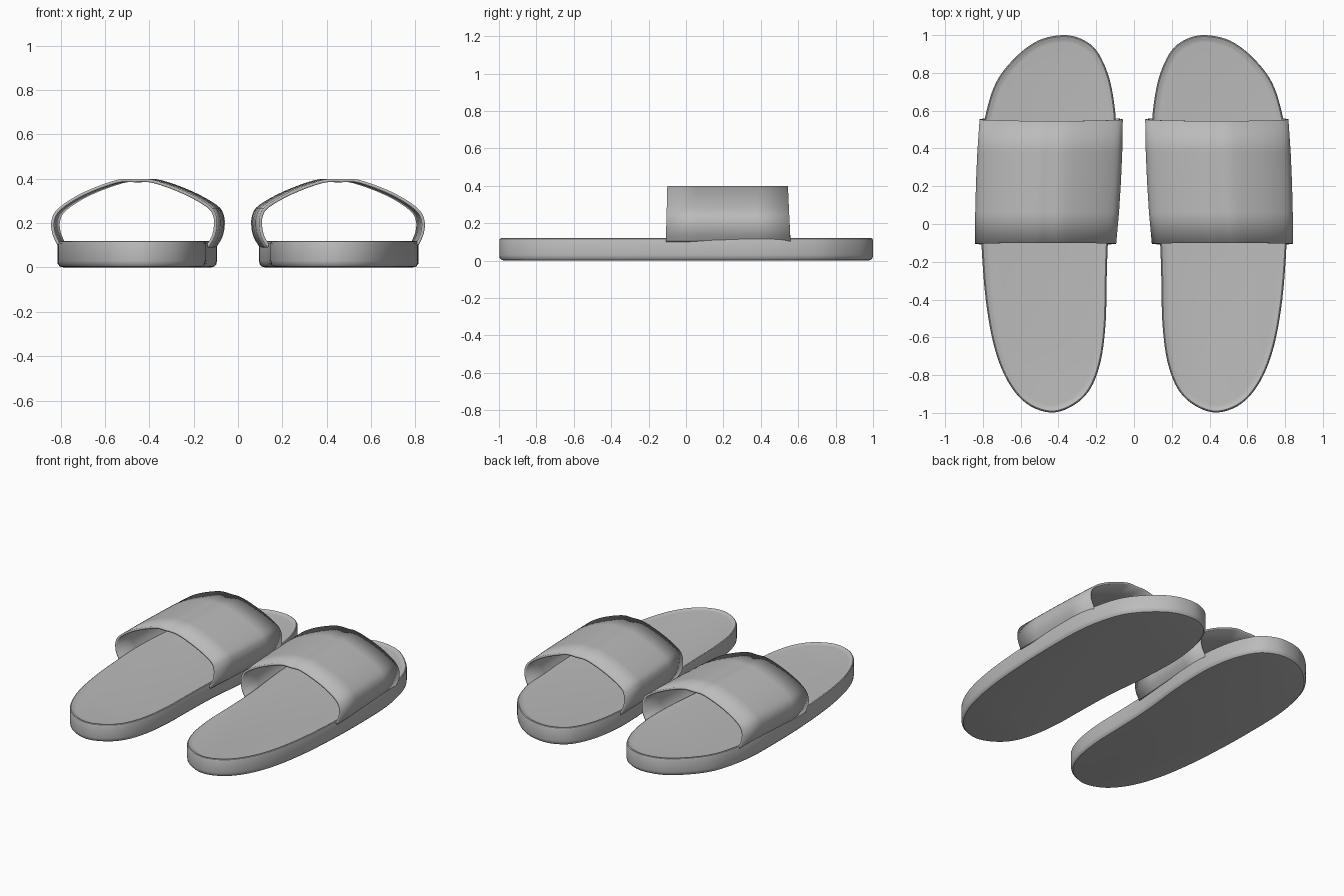
import bpy
import bmesh
import math
from mathutils import Vector

cube = bpy.data.objects.get("Cube")
if cube:
    bpy.data.objects.remove(cube)

grey = bpy.data.materials.new("plain grey")
grey.use_nodes = True
grey.diffuse_color = (0.5, 0.5, 0.5, 1)
bsdf = grey.node_tree.nodes["Principled BSDF"]
bsdf.inputs["Base Color"].default_value = grey.diffuse_color
bsdf.inputs["Roughness"].default_value = 0.6


def smooth_path(points, steps, closed):
    """Catmull-Rom curve through 2D points."""
    pts = [Vector(p) for p in points]
    n = len(pts)
    pick = (lambda i: pts[i % n]) if closed else (lambda i: pts[max(0, min(n - 1, i))])
    out = []
    for i in range(n if closed else n - 1):
        a, b, c, d = (pick(i + k) for k in (-1, 0, 1, 2))
        for s in range(steps):
            t = s / steps
            out.append(0.5 * (2 * b + (c - a) * t + (2 * a - 5 * b + 4 * c - d) * t ** 2
                              + (3 * b - a - 3 * c + d) * t ** 3))
    if not closed:
        out.append(pts[-1])
    return out


def finish(bm, name, side):
    """Mirror for the right foot, then make the object."""
    if side < 0:
        for v in bm.verts:
            v.co.x = -v.co.x
        bmesh.ops.reverse_faces(bm, faces=bm.faces[:])
    mesh = bpy.data.meshes.new(name)
    bm.to_mesh(mesh)
    bm.free()
    mesh.materials.append(grey)
    obj = bpy.data.objects.new(name, mesh)
    bpy.context.collection.objects.link(obj)
    bpy.ops.object.select_all(action='DESELECT')
    obj.select_set(True)
    bpy.context.view_layer.objects.active = obj
    bpy.ops.object.shade_smooth_by_angle(angle=math.radians(35))
    return obj


# Left sole outline, from the toe tip down the inner edge and back up the outer
outline = [(.38, 1), (.28, .98), (.2, .92), (.14, .8), (.108, .66), (.095, .5), (.105, .25),
           (.135, -.05), (.145, -.3), (.15, -.52), (.175, -.72), (.23, -.87), (.32, -.96),
           (.44, -.998), (.57, -.95), (.67, -.83), (.74, -.65), (.785, -.4), (.808, -.1),
           (.814, .15), (.81, .4), (.785, .58), (.73, .75), (.63, .88), (.51, .97)]
# Rings of the sole: inset and height, from the bottom to the shallow footbed
rings = [(.03, 0), (.012, .004), (.002, .015), (0, .03), (0, .11), (.003, .117),
         (.008, .12), (.014, .119), (.022, .114), (.04, .112)]


def make_sole(name, side):
    path = smooth_path(outline, 5, True)
    n = len(path)
    bm = bmesh.new()
    loops = []
    for inset, z in rings:
        loop = []
        for i, p in enumerate(path):
            along = (path[(i + 1) % n] - path[i - 1]).normalized()
            q = p + Vector((-along.y, along.x)) * inset
            loop.append(bm.verts.new((q.x, q.y, z)))
        loops.append(loop)
    for low, high in zip(loops, loops[1:]):
        for i in range(n):
            j = (i + 1) % n
            bm.faces.new((low[i], low[j], high[j], high[i]))
    bm.faces.new(loops[-1])
    bm.faces.new(loops[0][::-1])
    finish(bm, name, side)


# Strap arch: share of the width from inner to outer edge, and height
arch = [(.05, .09), (.015, .135), (0, .185), (.005, .235), (.045, .28), (.19, .342),
        (.38, .394), (.5, .398), (.61, .394), (.81, .338), (.955, .27), (1, .215),
        (.997, .155), (.965, .1)]
# Strap stations from back to front: y, inner x, outer x
stations = [(-.1, .095, .84), (.06, .08, .838), (.22, .07, .834),
            (.38, .063, .827), (.545, .06, .815)]


def make_strap(name, side):
    profile = smooth_path(arch, 4, False)
    bm = bmesh.new()
    rows = []
    for k, (y, inner, outer) in enumerate(stations):
        flare = {0: -.01, len(stations) - 1: .018}.get(k, 0)
        rows.append([bm.verts.new((inner + (outer - inner) * p.x,
                                   y + flare * (1 - p.y / .4), p.y)) for p in profile])
    for back, front in zip(rows, rows[1:]):
        for i in range(len(profile) - 1):
            bm.faces.new((back[i], back[i + 1], front[i + 1], front[i]))
    strap = finish(bm, name, side)
    shell = strap.modifiers.new("thickness", 'SOLIDIFY')
    shell.thickness = .014
    shell.offset = -1


for label, side in (("left", 1), ("right", -1)):
    make_sole(label + "_sole", side)
    make_strap(label + "_strap", side)
